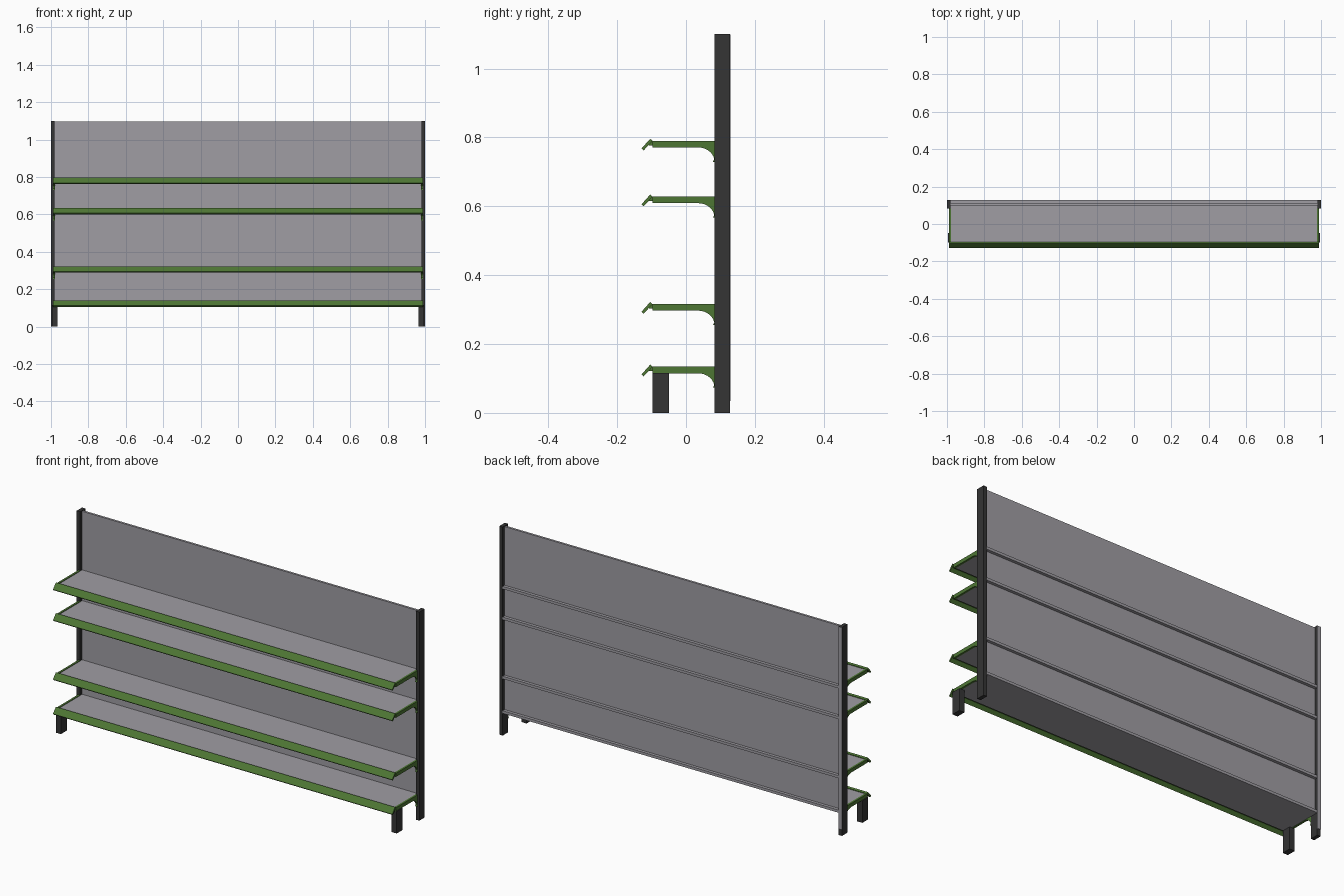
import bpy, bmesh, math

if "Cube" in bpy.data.objects:
    bpy.data.objects.remove(bpy.data.objects["Cube"])


def material(name, rgb):
    m = bpy.data.materials.new(name)
    m.diffuse_color = (*rgb, 1)
    m.use_nodes = True
    m.node_tree.nodes["Principled BSDF"].inputs["Base Color"].default_value = m.diffuse_color
    return m


GRAY = material("light gray metal", (0.35, 0.34, 0.37))
GREEN = material("green trim", (0.075, 0.18, 0.034))
DARK = material("dark charcoal", (0.035, 0.035, 0.035))


def extrude_x(name, profile, x0, x1, mat):
    """Extrude a closed (y, z) profile from x0 to x1."""
    bm = bmesh.new()
    face = bm.faces.new([bm.verts.new((x0, y, z)) for y, z in profile])
    res = bmesh.ops.extrude_face_region(bm, geom=[face])
    moved = [v for v in res["geom"] if isinstance(v, bmesh.types.BMVert)]
    bmesh.ops.translate(bm, verts=moved, vec=(x1 - x0, 0, 0))
    bmesh.ops.recalc_face_normals(bm, faces=bm.faces)
    mesh = bpy.data.meshes.new(name)
    bm.to_mesh(mesh)
    bm.free()
    mesh.materials.append(mat)
    ob = bpy.data.objects.new(name, mesh)
    bpy.context.collection.objects.link(ob)
    return ob


def box(name, x, y, z, mat):
    prof = [(y[0], z[0]), (y[1], z[0]), (y[1], z[1]), (y[0], z[1])]
    return extrude_x(name, prof, x[0], x[1], mat)


def mirrored(ob):
    ob.modifiers.new("Mirror", "MIRROR")
    return ob


# Upright posts and front feet
mirrored(box("post", (0.98, 1.0), (0.083, 0.128), (0, 1.1), DARK))
mirrored(box("front_foot", (0.965, 0.995), (-0.098, -0.049), (0, 0.116), DARK))

# Gray cover on the back of the left post
box("post_back_cover", (-1.0, -0.98), (0.1275, 0.1295), (0.035, 1.099), GRAY)

# Back panel
box("back_panel", (-0.98, 0.98), (0.100, 0.112), (0.117, 1.096), GRAY)

for i, top in enumerate((0.134, 0.316, 0.628, 0.79), 1):
    # Shelf board, its rear edge showing behind the panel
    box(f"shelf_{i}", (-0.98, 0.98), (-0.098, 0.128), (top - 0.017, top - 0.003), GRAY)

    # Bracket with a curved gusset at each end
    arc = [(0.035 + 0.048 * math.sin(a), top - 0.061 + 0.042 * math.cos(a))
           for a in (k * math.pi / 16 for k in range(8))]
    prof = [(-0.098, top), (-0.098, top - 0.019)] + arc
    prof += [(0.078, top - 0.061), (0.084, top - 0.061), (0.084, top)]
    mirrored(extrude_x(f"bracket_{i}", prof, 0.979, 0.99, GREEN))

    # Tilted price rail with a small joint to the shelf
    rail = [(-0.129, top - 0.022), (-0.123, top - 0.028),
            (-0.097, top), (-0.104, top + 0.006)]
    extrude_x(f"front_rail_{i}", rail, -0.99, 0.99, GREEN)
    box(f"rail_joint_{i}", (-0.985, 0.985), (-0.107, -0.096), (top - 0.013, top - 0.001), GREEN)
